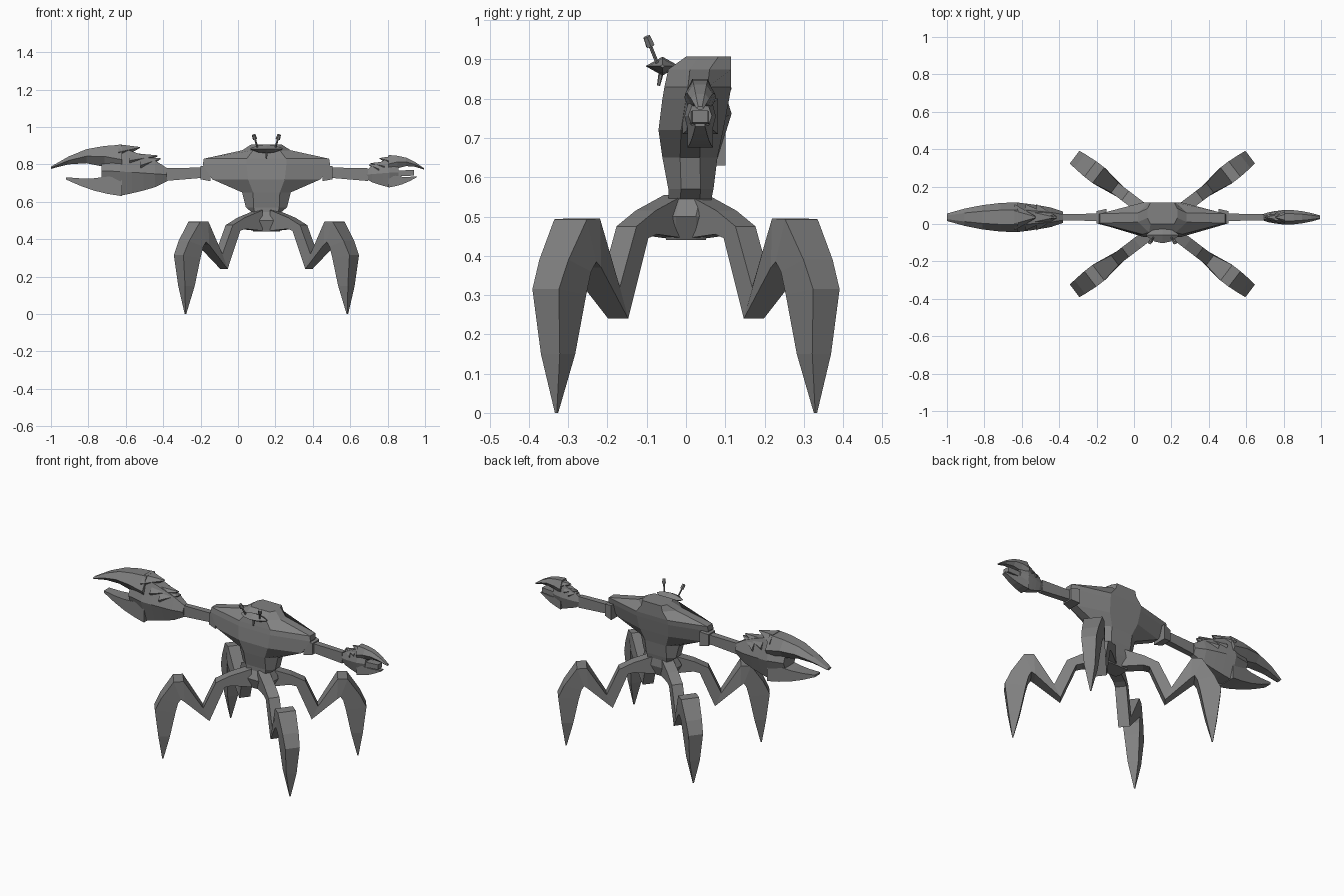
import bpy, bmesh
from math import cos, sin, pi, sqrt, radians
from mathutils import Matrix, Vector

if "Cube" in bpy.data.objects:
    bpy.data.objects.remove(bpy.data.objects["Cube"], do_unlink=True)

CENTRE = 0.152                   # body axis in x
ARM_Y, ARM_Z = 0.036, 0.745      # line of the arms
WRIST = 0.532                    # wrist distance from the body axis
SIDES = {"left": 1, "right": -1}

# Single shell colour
grey = (0.22, 0.22, 0.22, 1)
shell = bpy.data.materials.new("shell_grey")
shell.use_nodes = True
shell.diffuse_color = grey
shell.node_tree.nodes["Principled BSDF"].inputs["Base Color"].default_value = grey


def finish(name, bm, matrix):
    bmesh.ops.recalc_face_normals(bm, faces=bm.faces)
    mesh = bpy.data.meshes.new(name)
    bm.to_mesh(mesh)
    bm.free()
    mesh.materials.append(shell)
    obj = bpy.data.objects.new(name, mesh)
    bpy.context.collection.objects.link(obj)
    obj.matrix_world = matrix


def loft(name, rings, matrix=Matrix()):
    """Skin a row of equal-length point rings and cap both ends."""
    bm = bmesh.new()
    rows = [[bm.verts.new(point) for point in ring] for ring in rings]
    for near, far in zip(rows, rows[1:]):
        for i in range(len(near)):
            bm.faces.new((near[i - 1], near[i], far[i], far[i - 1]))
    bm.faces.new(rows[0])
    bm.faces.new(rows[-1])
    finish(name, bm, matrix)


def taper(name, start, end, size, end_size, arch=0, ease=(1, 1), sides=6, turn=0, steps=4):
    """Limb along x; sizes are half depth and half height, arch lifts its middle."""
    angles = [2 * pi * (k + turn) / sides for k in range(sides)]
    wide = max(cos(a) for a in angles)
    tall = max(sin(a) for a in angles)
    rings = []
    for step in range(steps + 1):
        t = step / steps
        middle = start.lerp(end, t) + Vector((0, 0, arch * sin(pi * t)))
        depth, height = [a + (b - a) * t ** e for a, b, e in zip(size, end_size, ease)]
        rings.append([middle + Vector((0, depth * cos(a) / wide, height * sin(a) / tall))
                      for a in angles])
    loft(name, rings)


def box_limb(name, start, end, size, end_size):
    taper(name, start, end, size, end_size, sides=4, turn=0.5, steps=1)


def tube(name, start, end, radius, end_radius):
    axis = end - start
    bm = bmesh.new()
    bmesh.ops.create_cone(bm, cap_ends=True, segments=6, radius1=radius,
                          radius2=end_radius, depth=axis.length)
    turn = axis.to_track_quat('Z', 'Y').to_matrix().to_4x4()
    finish(name, bm, Matrix.Translation((start + end) / 2) @ turn)


def body_ring(z, width, front, back):
    """Eight-sided level with flat front and back and short pointed flanks."""
    flat, middle, flank = 0.05 + width / 6, (front + back) / 2, 0.025
    half = [(flat, front), (width, middle - flank), (width, middle + flank), (flat, back)]
    ring = half + [(-x, y) for x, y in reversed(half)]
    return [(CENTRE + x, y, z) for x, y in ring]


def claw(label, length, height, lift):
    """Palm, two curved fingers and rear-pointing spikes, scaled from the wrist."""
    def at(reach, rise):
        x = CENTRE + SIDES[label] * (WRIST + reach * length)
        return Vector((x, ARM_Y, ARM_Z + rise * height))

    def size(depth, tall):
        return depth * length, tall * height

    taper(label + "_palm", at(0, 0), at(0.25, 0.017), size(0.03, 0.035),
          size(0.08, 0.13), ease=(0.6, 0.7))
    taper(label + "_knuckle", at(0.25, 0.017), at(0.35, 0.02), size(0.08, 0.13),
          size(0.06, 0.07), steps=1)
    taper(label + "_upper_finger", at(0.24, 0.08 + lift), at(0.62, 0.037 + lift),
          size(0.08, 0.08), size(0.02, 0.006), arch=0.04 * height, ease=(2, 0.8))
    taper(label + "_lower_finger", at(0.24, -0.055), at(0.54, -0.02),
          size(0.065, 0.06), size(0.025, 0.006), arch=-0.015 * height,
          sides=4, turn=0.5)
    spikes = {"top": (0.26, 0.12, 0.145, 0.145), "middle": (0.2, 0.075, 0.05, 0.1),
              "rear": (0.14, 0.05, 0.035, 0.085)}
    for place, (reach, rise, tip_reach, tip_rise) in spikes.items():
        taper(f"{label}_{place}_spike", at(reach, rise), at(tip_reach, tip_rise),
              size(0.07, 0.042), size(0.005, 0.003), steps=1)


# Pelvis, waist and wide carapace: height, half width, front and back
loft("body", [body_ring(*level) for level in (
    (0.44, 0.07, -0.05, 0.05), (0.5, 0.105, -0.07, 0.07), (0.545, 0.08, -0.045, 0.065),
    (0.57, 0.11, -0.045, 0.07), (0.65, 0.13, -0.06, 0.08), (0.72, 0.29, -0.07, 0.095),
    (0.8, 0.34, -0.06, 0.11), (0.83, 0.335, -0.055, 0.115), (0.875, 0.13, -0.045, 0.115),
    (0.907, 0.08, 0, 0.115))])

# Flattened head with a small spike below the mouth
face = Vector((CENTRE, -0.06, 0.883))
tube("mouth_spike", face, face - Vector((0, 0.01, 0.05)), 0.008, 0.004)

for label, side in SIDES.items():
    # Half of the head, with an eye on a stalk
    taper(label + "_head", face, face + Vector((side * 0.085, 0, 0)),
          (0.043, 0.024), (0.006, 0.004), sides=4, steps=2, ease=(2, 2))
    base = face + Vector((side * 0.048, -0.013, 0.007))
    tip = base + Vector((side * 0.02, -0.027, 0.068))
    tube(label + "_eye_stalk", base, tip, 0.005, 0.005)
    tube(label + "_eye", base.lerp(tip, 0.65), tip, 0.012, 0.01)

    # Shoulder socket and straight slim arm
    socket, shoulder, wrist = [
        Vector((CENTRE + side * reach, ARM_Y, z)) for reach, z in
        ((0.3, 0.755), (0.352, 0.755), (WRIST + 0.01, ARM_Z))]
    box_limb(label + "_shoulder", socket, shoulder, (0.045, 0.045), (0.033, 0.035))
    box_limb(label + "_arm", shoulder, wrist, (0.02, 0.028), (0.016, 0.034))

# Large right claw, and a small left one with an extra blunt finger
claw("right", 1, 1, 0)
claw("left", 0.5, 0.6, 0.015)
box_limb("left_middle_finger", Vector((0.83, ARM_Y, 0.75)), Vector((0.94, ARM_Y, 0.755)),
         (0.024, 0.016), (0.02, 0.015))

# Jointed leg: reach and height along the upper edge, then along the lower edge
UPPER = ((0.05, 0.555), (0.17, 0.515), (0.25, 0.475), (0.32, 0.32), (0.43, 0.495),
         (0.485, 0.493), (0.555, 0.39), (0.59, 0.315), (0.57, 0.15), (0.547, 0))
LOWER = ((0.05, 0.445), (0.165, 0.455), (0.2, 0.445), (0.285, 0.24), (0.425, 0.37),
         (0.445, 0.385), (0.46, 0.36), (0.475, 0.3), (0.505, 0.15), (0.541, 0))
leg_rings = []
for (r, z), (q, h) in zip(UPPER, LOWER):
    w = 0.032 if r < 0.4 else 0.003 + 0.07 * sqrt(z)
    leg_rings.append([(r, -w, z), (r, w, z), (q, w, h), (q, -w, h)])

# Four legs splayed towards the corners
SPLAY = radians(37.3)
for name, angle in (("back_left_leg", SPLAY), ("back_right_leg", pi - SPLAY),
                    ("front_right_leg", pi + SPLAY), ("front_left_leg", -SPLAY)):
    loft(name, leg_rings,
         Matrix.Translation((CENTRE, 0, 0)) @ Matrix.Rotation(angle, 4, 'Z'))
